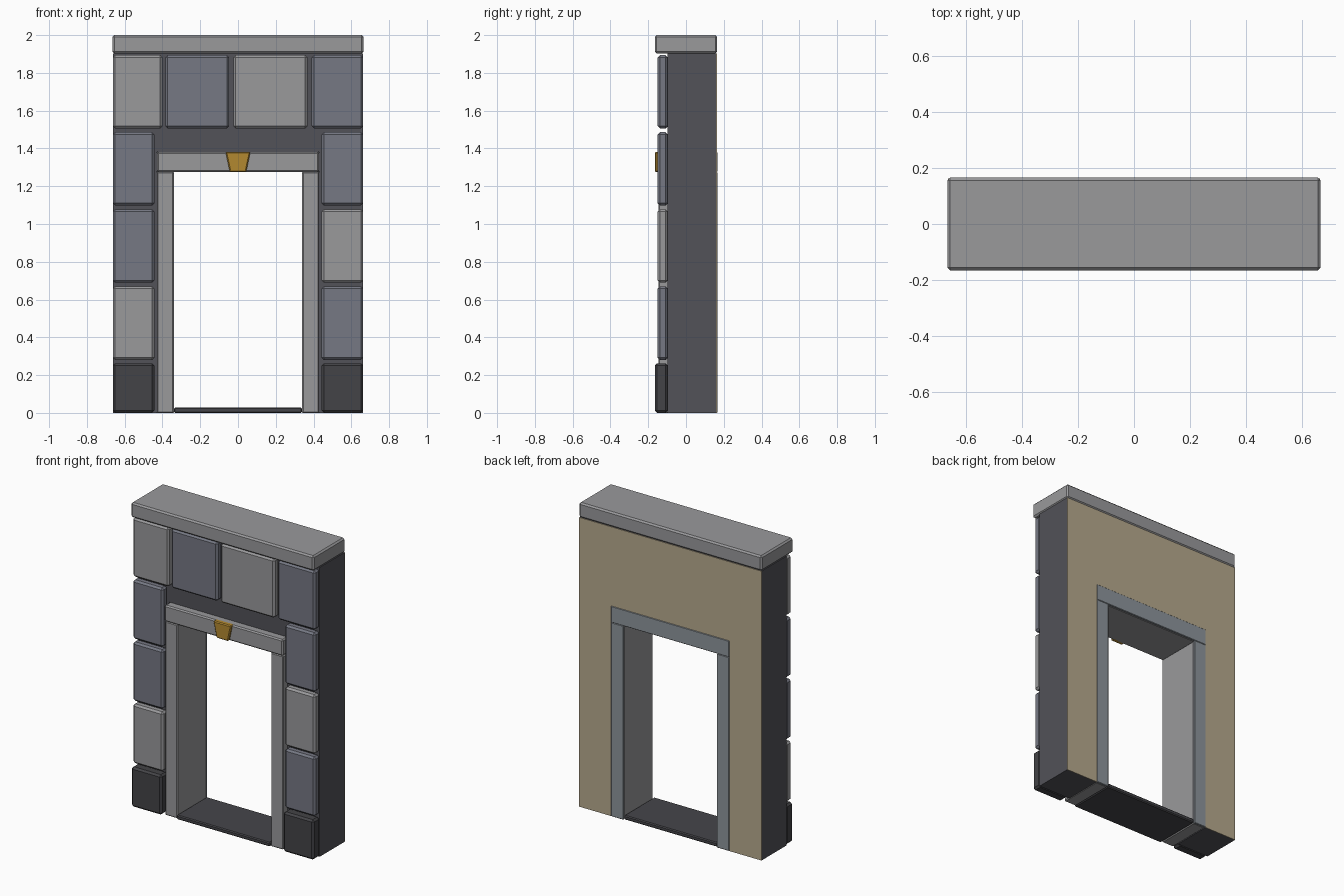
import bpy, bmesh

if "Cube" in bpy.data.objects:
    bpy.data.objects.remove(bpy.data.objects["Cube"])


def material(name, r, g, b):
    m = bpy.data.materials.new(name)
    m.diffuse_color = (r, g, b, 1)
    m.use_nodes = True
    m.node_tree.nodes["Principled BSDF"].inputs["Base Color"].default_value = m.diffuse_color
    return m


PALE = material("pale stone", 0.32, 0.32, 0.33)
BLUE = material("blue grey stone", 0.18, 0.188, 0.23)
DARK = material("dark footing stone", 0.057, 0.057, 0.063)
CORE = material("mortar core", 0.085, 0.085, 0.098)
SILL = material("threshold slate", 0.06, 0.06, 0.068)
GOLD = material("gold", 0.45, 0.25, 0.03)
TAN = material("tan plaster", 0.47, 0.40, 0.27)
TRIM = material("back trim grey", 0.27, 0.30, 0.33)


def prism(name, outline, y0, y1, mat, bevel=0.0):
    """Extrude an x-z outline from y0 to y1, with optional chamfered edges."""
    bm = bmesh.new()
    face = bm.faces.new([bm.verts.new((x, y0, z)) for x, z in outline])
    ext = bmesh.ops.extrude_face_region(bm, geom=[face])["geom"]
    moved = [v for v in ext if isinstance(v, bmesh.types.BMVert)]
    bmesh.ops.translate(bm, verts=moved, vec=(0, y1 - y0, 0))
    bmesh.ops.recalc_face_normals(bm, faces=bm.faces[:])
    if bevel:
        bmesh.ops.bevel(bm, geom=bm.edges[:], offset=bevel, segments=1,
                        affect='EDGES', profile=0.5)
    me = bpy.data.meshes.new(name)
    bm.to_mesh(me)
    bm.free()
    me.materials.append(mat)
    ob = bpy.data.objects.new(name, me)
    bpy.context.collection.objects.link(ob)
    return ob


def box(name, x0, x1, y0, y1, z0, z1, mat, bevel=0.0):
    return prism(name, [(x0, z0), (x1, z0), (x1, z1), (x0, z1)], y0, y1, mat, bevel)


W, JO, JI = 0.663, 0.43, 0.34       # half widths: wall, jamb outside, jamb inside
HEAD, LINTEL, TOP = 1.275, 1.382, 1.902

# Wall core with the door opening, and plaster skin on the back
arch = [(-W, 0), (-JO, 0), (-JO, LINTEL), (JO, LINTEL), (JO, 0), (W, 0), (W, TOP), (-W, TOP)]
prism("wall_core", arch, -0.098, 0.159, CORE)
prism("back_plaster", arch, 0.159, 0.163, TAN)

# Coping slab
box("coping", -0.665, 0.665, -0.165, 0.165, TOP, 2.0, PALE, 0.01)

# Side quoins and footings
rows = [(0.28, 0.67), (0.69, 1.078), (1.098, 1.486)]
for side, word, mats in ((-1, "left", (PALE, BLUE, BLUE)), (1, "right", (BLUE, PALE, BLUE))):
    xa, xb = sorted((side * 0.443, side * W))
    box(word + "_footing", xa, xb, -0.165, -0.096, 0, 0.262, DARK, 0.012)
    for i, ((z0, z1), m) in enumerate(zip(rows, mats)):
        box(f"{word}_quoin_{i + 1}", xa, xb, -0.15, -0.096, z0, z1, m, 0.012)
    # Door jambs with a back trim strip
    ja, jb = sorted((side * JI, side * JO))
    box(word + "_jamb", ja, jb, -0.145, 0.158, 0, HEAD, PALE, 0.006)
    box(word + "_back_trim", ja, jb, 0.154, 0.166, 0, HEAD, TRIM, 0.003)

# Top course of stones
course = [(-W, -0.40, PALE), (-0.385, -0.047, BLUE), (-0.025, 0.368, PALE), (0.39, W, BLUE)]
for i, (xa, xb, m) in enumerate(course):
    box(f"top_stone_{i + 1}", xa, xb, -0.15, -0.096, 1.506, 1.894, m, 0.012)

# Lintel, its back trim, keystone and threshold
box("lintel", -JO, JO, -0.15, 0.158, HEAD, LINTEL, PALE, 0.008)
box("lintel_back_trim", -JO, JO, 0.154, 0.166, HEAD, LINTEL, TRIM, 0.003)
prism("keystone", [(-0.043, HEAD), (0.043, HEAD), (0.066, LINTEL), (-0.066, LINTEL)],
      -0.165, -0.13, GOLD, 0.006)
box("threshold", -JI, JI, -0.155, 0.16, 0, 0.028, SILL, 0.006)
